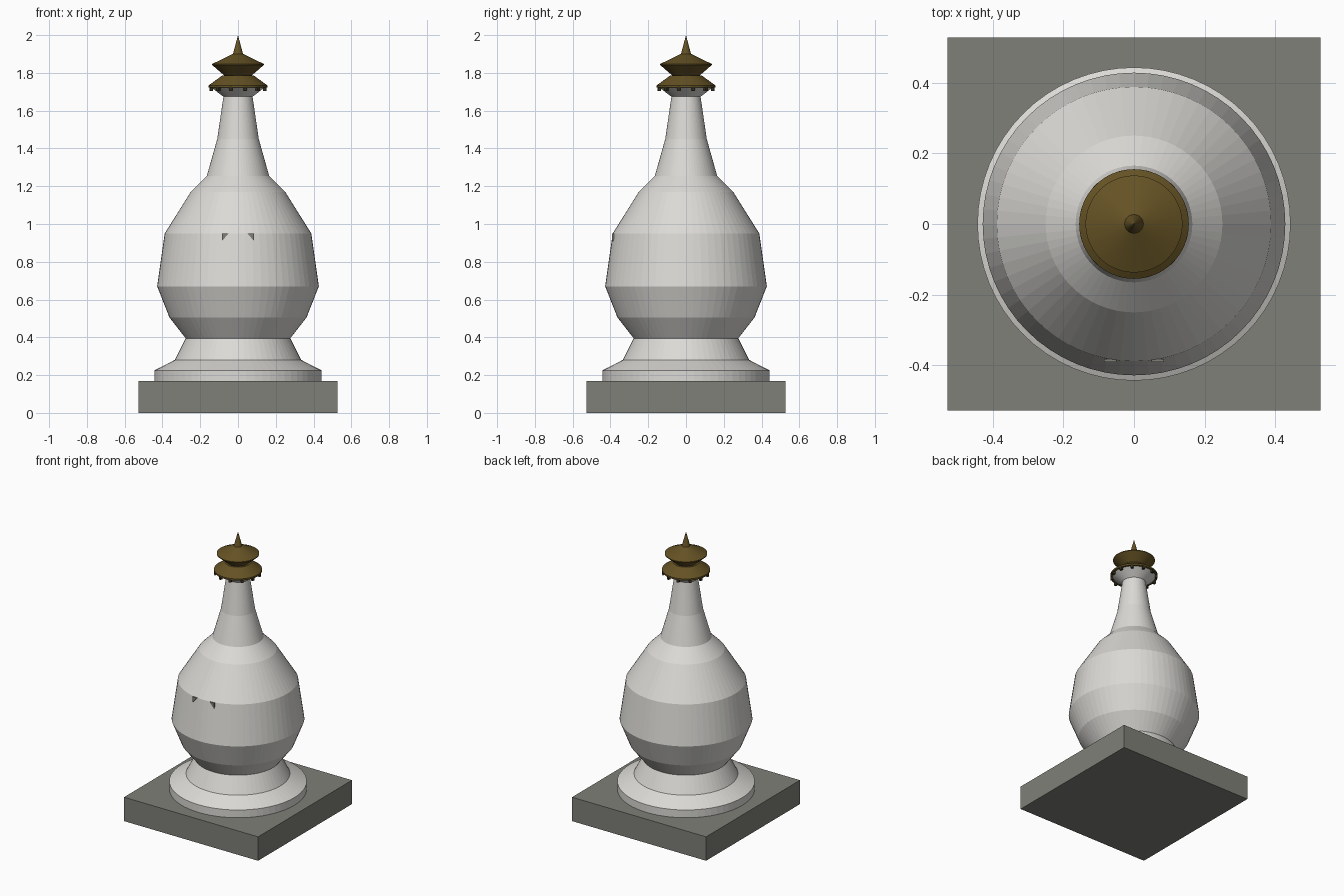
import bpy, bmesh
from math import cos, sin, pi

cube = bpy.data.objects.get("Cube")
if cube:
    bpy.data.objects.remove(cube, do_unlink=True)


def material(name, r, g, b):
    m = bpy.data.materials.new(name)
    m.use_nodes = True
    m.diffuse_color = (r, g, b, 1)
    m.node_tree.nodes["Principled BSDF"].inputs["Base Color"].default_value = (r, g, b, 1)
    return m


plaster = material("white plaster", 0.71, 0.70, 0.67)
stone = material("grey stone", 0.21, 0.215, 0.185)
bronze = material("aged bronze", 0.13, 0.085, 0.018)
dark = material("dark bronze", 0.04, 0.03, 0.012)


def finish(name, bm, mat):
    bmesh.ops.recalc_face_normals(bm, faces=bm.faces)
    mesh = bpy.data.meshes.new(name)
    bm.to_mesh(mesh)
    bm.free()
    mesh.materials.append(mat)
    obj = bpy.data.objects.new(name, mesh)
    bpy.context.collection.objects.link(obj)
    return obj


def lathe(name, profile, mat, sides=64):
    """Turn (radius, height) points around z; open ends get caps."""
    bm = bmesh.new()
    rings = []
    for r, z in profile:
        if r == 0:
            rings.append([bm.verts.new((0, 0, z))] * sides)
        else:
            rings.append([bm.verts.new((r * cos(2 * pi * i / sides),
                                        r * sin(2 * pi * i / sides), z))
                          for i in range(sides)])
    for low, high in zip(rings, rings[1:]):
        for i in range(sides):
            j = (i + 1) % sides
            corners = [low[i], low[j], high[j], high[i]]
            bm.faces.new(list(dict.fromkeys(corners)))
    for ring, (r, z) in ((rings[0], profile[0]), (rings[-1], profile[-1])):
        if r > 0:
            bm.faces.new(ring)
    return finish(name, bm, mat)


def box(name, size, location, mat, turn=0):
    bm = bmesh.new()
    bmesh.ops.create_cube(bm, size=1)
    bmesh.ops.scale(bm, vec=size, verts=bm.verts)
    obj = finish(name, bm, mat)
    obj.location = location
    obj.rotation_euler.z = turn
    return obj


# Square plinth
box("plinth", (1.055, 1.055, 0.17), (0, 0, 0.085), stone)

# Round foot, bulging dome and tapering neck
lathe("tower_body", [(0.443, 0.17), (0.443, 0.225), (0.335, 0.28), (0.277, 0.395),
                     (0.363, 0.505), (0.428, 0.67), (0.388, 0.95), (0.25, 1.17),
                     (0.165, 1.255), (0.11, 1.45), (0.077, 1.675)], plaster)

# Flared collar below the canopy
lathe("collar", [(0.075, 1.672), (0.148, 1.728)], plaster)

# Two-tiered canopy and spike
lathe("lower_canopy", [(0.155, 1.722), (0.155, 1.734), (0.085, 1.785)], bronze)
lathe("upper_canopy", [(0.07, 1.784), (0.137, 1.842), (0.137, 1.847), (0.028, 1.9)], bronze)
lathe("spike", [(0.028, 1.895), (0, 2.0)], bronze, 24)

# Small bells hanging around the canopy rim
bells = 12
for i in range(bells):
    a = 2 * pi * (i + 0.5) / bells
    box("bell", (0.016, 0.016, 0.024),
        (0.147 * cos(a), 0.147 * sin(a), 1.716), dark, a)

# Pair of triangular marks on the front of the dome
for side, label in ((1, "left"), (-1, "right")):
    bm = bmesh.new()
    corners = [(0.05, 0.95), (0.085, 0.95), (0.085, 0.91)]
    outer = [bm.verts.new((side * x, -0.391, z)) for x, z in corners]
    inner = [bm.verts.new((side * x, -0.382, z)) for x, z in corners]
    bm.faces.new(outer)
    bm.faces.new(inner[::-1])
    for i in range(3):
        j = (i + 1) % 3
        bm.faces.new((outer[i], outer[j], inner[j], inner[i]))
    finish(label + "_mark", bm, stone)
